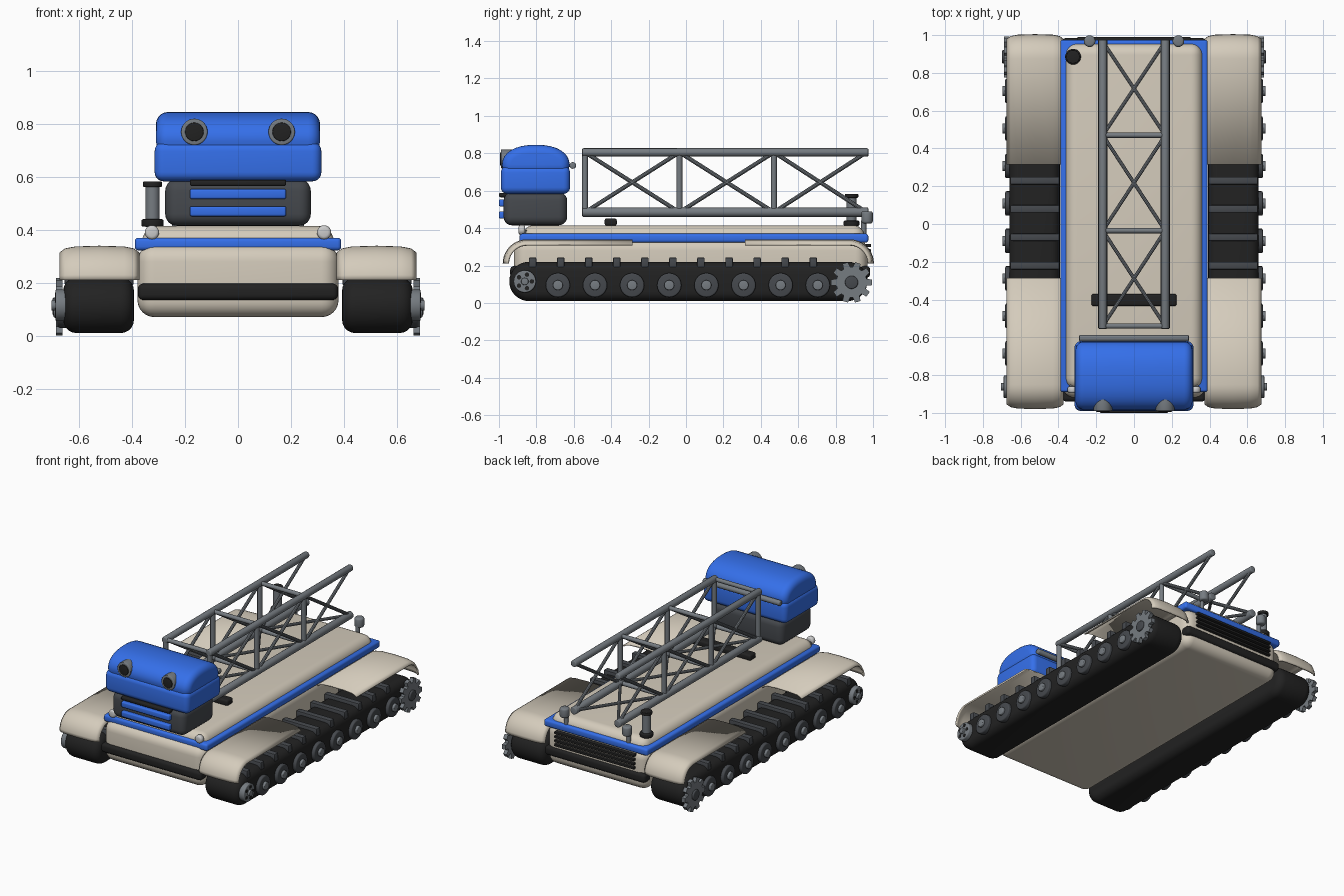
import bpy, bmesh, math
from mathutils import Vector

if "Cube" in bpy.data.objects:
    bpy.data.objects.remove(bpy.data.objects["Cube"])


def material(name, rgb):
    m = bpy.data.materials.new(name)
    m.diffuse_color = (*rgb, 1)
    m.use_nodes = True
    m.node_tree.nodes["Principled BSDF"].inputs["Base Color"].default_value = m.diffuse_color
    return m


BLUE = material("blue_paint", (0.035, 0.16, 0.82))
CREAM = material("cream_paint", (0.66, 0.60, 0.50))
DARK = material("black_rubber", (0.016, 0.016, 0.016))
CHAR = material("charcoal", (0.06, 0.066, 0.075))
STEEL = material("steel", (0.18, 0.20, 0.22))
LAMP = material("lamp_glass", (0.75, 0.75, 0.72))


def finish(name, bm, mat):
    bmesh.ops.recalc_face_normals(bm, faces=bm.faces)
    me = bpy.data.meshes.new(name)
    bm.to_mesh(me)
    bm.free()
    ob = bpy.data.objects.new(name, me)
    bpy.context.collection.objects.link(ob)
    me.materials.append(mat)
    return ob


def box(name, x, y, z, mat, bevel=0.0, seg=4):
    """Rounded box from (min, max) ranges."""
    bm = bmesh.new()
    bmesh.ops.create_cube(bm, size=1)
    for v in bm.verts:
        v.co = [(a + b) / 2 + c * (b - a) for (a, b), c in zip((x, y, z), v.co)]
    if bevel:
        bmesh.ops.bevel(bm, geom=bm.edges[:], offset=bevel, segments=seg, profile=0.5, affect='EDGES')
    return finish(name, bm, mat)


def rod(name, p, q, r, mat, sides=16, bevel=0.0):
    """Cylinder between two points."""
    p, q = Vector(p), Vector(q)
    bm = bmesh.new()
    bmesh.ops.create_cone(bm, cap_ends=True, segments=sides, radius1=r, radius2=r, depth=(q - p).length)
    if bevel:
        rims = [e for e in bm.edges if abs(e.verts[0].co.z - e.verts[1].co.z) < 1e-5]
        bmesh.ops.bevel(bm, geom=rims, offset=bevel, segments=3, profile=0.5, affect='EDGES', clamp_overlap=False)
    rot = (q - p).to_track_quat('Z', 'Y').to_matrix()
    for v in bm.verts:
        v.co = rot @ v.co + (p + q) / 2
    return finish(name, bm, mat)


def prism(name, profile, x0, x1, mat, bevel=0.0):
    """Side profile of (y, z) points extruded along x, with rounded rims."""
    bm = bmesh.new()
    rings = [[bm.verts.new((x, y, z)) for y, z in profile] for x in (x0, x1)]
    n = len(profile)
    for r in rings:
        bm.faces.new(r)
    for i in range(n):
        j = (i + 1) % n
        bm.faces.new((rings[0][i], rings[0][j], rings[1][j], rings[1][i]))
    bmesh.ops.recalc_face_normals(bm, faces=bm.faces)
    if bevel:
        rims = [e for e in bm.edges if abs(e.verts[0].co.x - e.verts[1].co.x) < 1e-5]
        bmesh.ops.bevel(bm, geom=rims, offset=bevel, segments=5, profile=0.5, affect='EDGES', clamp_overlap=False)
    return finish(name, bm, mat)


def arc(cy, cz, r, a0, a1, n):
    return [(cy + r * math.cos(math.radians(a0 + (a1 - a0) * i / n)),
             cz + r * math.sin(math.radians(a0 + (a1 - a0) * i / n))) for i in range(n + 1)]


def fender(name, side, end, centre, inner):
    """Crowned sheet that curls down at one end."""
    bm = bmesh.new()
    rows = []
    for x, drop in ((.375, .025), (.395, .01), (.43, .003), (.525, 0), (.615, .003), (.652, .01), (.672, .025)):
        path = [(inner, .335 - drop)] + [(centre + end * (y - centre), z)
                                         for y, z in arc(centre, .21, .125 - drop, 90, 0, 10)]
        rows.append([bm.verts.new((side * x, y, z)) for y, z in path])
    for a, b in zip(rows, rows[1:]):
        for i in range(len(a) - 1):
            bm.faces.new((a[i], a[i + 1], b[i + 1], b[i]))
    ob = finish(name, bm, CREAM)
    mod = ob.modifiers.new("thickness", 'SOLIDIFY')
    mod.thickness, mod.offset = 0.01, 0


# hull, trim and deck
box("hull", (-.38, .38), (-.92, .97), (.07, .345), CREAM, .065, 6)
box("trim_band", (-.39, .39), (-.89, .975), (.322, .37), BLUE, .014, 3)
box("deck", (-.362, .362), (-.875, .955), (.24, .415), CREAM, .06, 6)
for name, y in (("front_bumper", (-.94, -.86)), ("rear_bumper", (.91, .985))):
    box(name, (-.378, .378), y, (.135, .197), DARK, .02)
for i in range(4):
    z = .215 + i * .028
    box("rear_slat", (-.3, .3), (.95, .99), (z, z + .016), DARK, .004, 2)
box("deck_crossbar", (-.225, .225), (-.435, -.37), (.412, .452), DARK, .012)

# cab: neck, jaw and domed roof
box("cab_neck", (-.275, .275), (-.975, -.635), (.415, .592), CHAR, .045, 5)
box("cab_body", (-.315, .315), (-.99, -.62), (.583, .732), BLUE, .035, 5)
roof = [(-.635, .69), (-.622, .735)]
for i in range(1, 16):
    a = math.pi * i / 16
    roof.append((-.803 + .181 * math.copysign(abs(math.cos(a)) ** .85, math.cos(a)), .735 + .11 * math.sin(a) ** .9))
roof += [(-.984, .735), (-.97, .69)]
prism("cab_roof", roof, -.31, .31, BLUE, .045)
for z, mat in ((.47, BLUE), (.535, BLUE), (.577, DARK)):
    h = .012 if mat == DARK else .019
    box("grille_bar", (-.182, .182), (-1, -.95), (z - h, z + h), mat, .008, 3)
rod("cab_rear_rail", (-.29, -.605, .735), (.29, -.605, .735), .018, STEEL, bevel=.006)
for x in (-.165, .165):
    rod("eye_rim", (x, -.99, .77), (x, -.91, .77), .05, STEEL, 28, .005)
    rod("eye_lens", (x, -.995, .77), (x, -.93, .77), .035, DARK, 24, .003)

# exhaust stack
rod("exhaust_pipe", (-.323, .885, .41), (-.323, .885, .575), .027, STEEL, 20)
rod("exhaust_base", (-.323, .885, .412), (-.323, .885, .44), .042, DARK, 20, .006)
rod("exhaust_cap", (-.323, .885, .562), (-.323, .885, .583), .036, DARK, 20, .004)

# boom truss: chords, frames and cross braces
LO, HI, W = .485, .805, .165
BAYS = (-.54, -.035, .47, .965)
for s in (-W, W):
    rod("lower_chord", (s, -.555, LO), (s, .975, LO), .025, STEEL, bevel=.006)
    rod("upper_chord", (s, -.555, HI), (s, .975, HI), .022, STEEL, bevel=.006)
    for y in BAYS[:3]:
        rod("truss_post", (s, y, LO), (s, y, HI), .016, STEEL, 12)
    for a, b in zip(BAYS, BAYS[1:]):
        rod("side_brace", (s, a, LO), (s, b, HI), .011, STEEL, 10)
        rod("side_brace", (s, a, HI), (s, b, LO), .011, STEEL, 10)
for y in BAYS[:3]:
    for z in (LO, HI):
        rod("truss_cross_tube", (-W, y, z), (W, y, z), .014, STEEL, 12)
for a, b in zip(BAYS, BAYS[1:]):
    for s in (-W, W):
        rod("floor_brace", (-s, a, LO), (s, b, LO), .01, STEEL, 10)

# running gear, both sides
track = arc(.865, .115, .105, -90, 90, 16) + arc(-.84, .115, .105, 90, 270, 16)
gear = []
for i in range(10):
    for da, r in ((-13, .082), (-8, .11), (8, .11), (13, .082)):
        a = math.radians(36 * i + da)
        gear.append((.885 + r * math.cos(a), .11 + r * math.sin(a)))
for s in (-1, 1):
    prism("track", track, s * .393, s * .66, DARK, .05)
    for i in range(11):
        y = -.82 + .15 * i
        box("track_pad", sorted((s * .395, s * .655)), (y - .02, y + .02), (.19, .243), CHAR, .006, 2)
    for i in range(8):
        y = -.685 + .1985 * i
        rod("road_wheel", (s * .6, y, .095), (s * .682, y, .095), .065, CHAR, 24, .008)
        rod("wheel_hub", (s * .66, y, .095), (s * .697, y, .095), .027, STEEL, 16, .005)
    rod("idler_wheel", (s * .62, -.862, .115), (s * .69, -.862, .115), .06, STEEL, 24, .006)
    rod("idler_cap", (s * .66, -.862, .115), (s * .705, -.862, .115), .02, STEEL, 16, .004)
    for i in range(5):
        a = math.tau * i / 5
        y, z = -.862 + .038 * math.cos(a), .115 + .038 * math.sin(a)
        rod("idler_hole", (s * .67, y, z), (s * .692, y, z), .012, DARK, 12)
    prism("drive_sprocket", gear, s * .662, s * .688, STEEL)
    rod("sprocket_hub", (s * .65, .885, .11), (s * .7, .885, .11), .035, CHAR, 20, .006)
    fender("front_fender", s, -1, -.85, -.285)
    fender("rear_fender", s, 1, .875, .315)
    rod("headlight", (s * .325, -.895, .39), (s * .325, -.86, .39), .027, LAMP, 20, .012)
    rod("headlight_stem", (s * .325, -.865, .36), (s * .325, -.865, .39), .018, STEEL, 12)
    rod("rear_post", (s * .235, .968, .425), (s * .235, .968, .49), .031, STEEL, 20, .012)
    rod("rear_post_stem", (s * .235, .95, .36), (s * .235, .95, .44), .014, STEEL, 12)

# smooth shading with crisp edges
for ob in bpy.context.collection.objects:
    ob.select_set(True)
    bpy.context.view_layer.objects.active = ob
bpy.ops.object.shade_smooth_by_angle(angle=math.radians(35))
